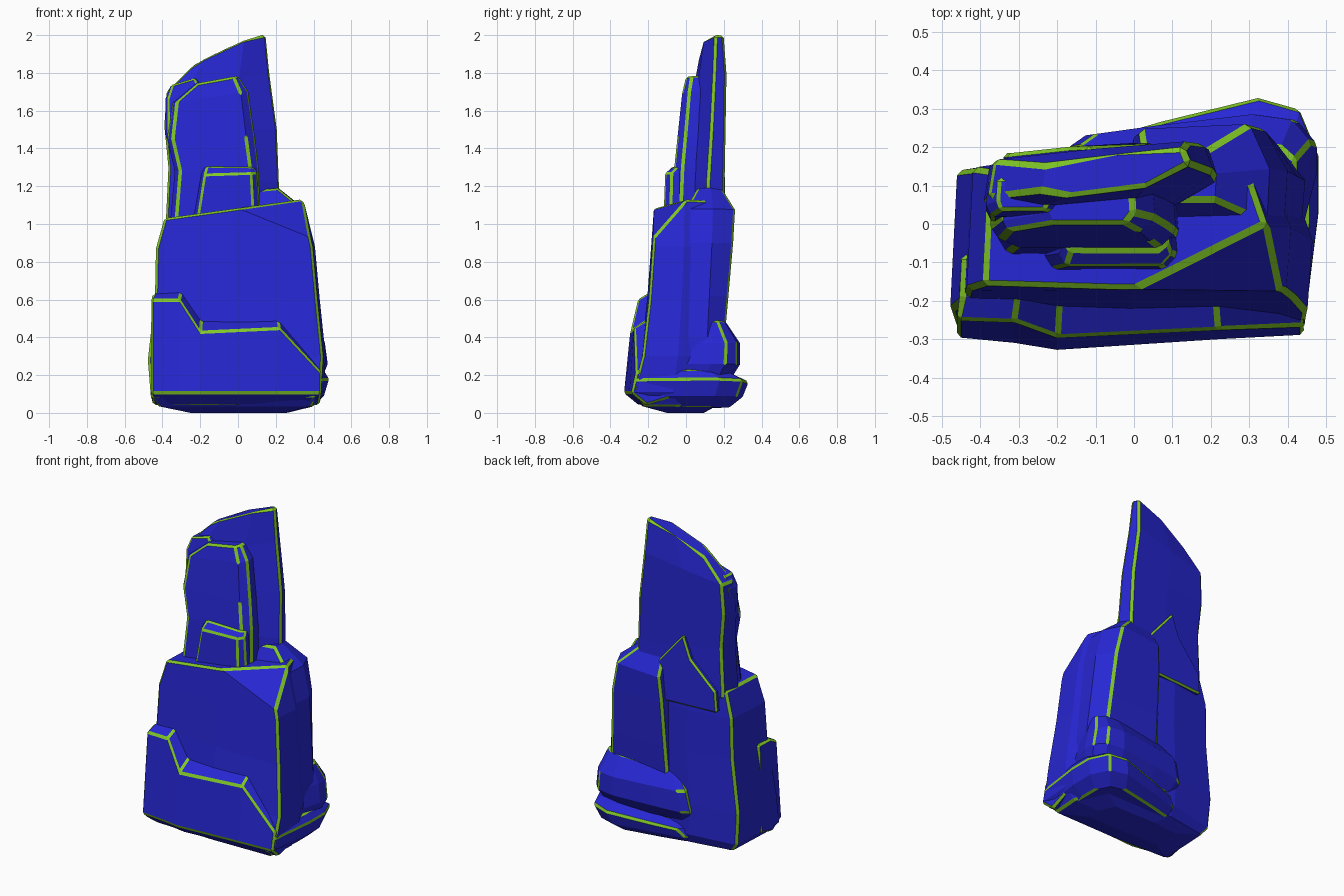
import bpy, bmesh
from mathutils import Vector


def material(name, col):
    m = bpy.data.materials.new(name)
    m.diffuse_color = (*col, 1)
    return m


BLUE = material("rock_blue", (0.02, 0.02, 0.66))
GREEN = material("edge_green", (0.22, 0.58, 0.02))


def loft(name, rings, width=0.02, angle=0.72, cut=None):
    """Skin closed rings; sharp edges get a green bevel band."""
    bm = bmesh.new()
    vs = [[bm.verts.new(p) for p in r] for r in rings]
    n = len(vs[0])
    for a, b in zip(vs, vs[1:]):
        for i in range(n):
            j = (i + 1) % n
            bm.faces.new((a[i], a[j], b[j], b[i]))
    bm.faces.new(vs[0][::-1])
    bm.faces.new(vs[-1])
    if cut:
        a, b, c = map(Vector, cut)
        no = (c - a).cross(b - a).normalized()
        res = bmesh.ops.bisect_plane(bm, geom=bm.verts[:] + bm.edges[:] + bm.faces[:],
                                     plane_co=a, plane_no=no, clear_outer=True)
        edges = [e for e in res["geom_cut"] if isinstance(e, bmesh.types.BMEdge)]
        bmesh.ops.holes_fill(bm, edges=edges, sides=0)
    bmesh.ops.recalc_face_normals(bm, faces=bm.faces[:])
    me = bpy.data.meshes.new(name)
    bm.to_mesh(me)
    bm.free()
    me.materials.append(BLUE)
    me.materials.append(GREEN)
    ob = bpy.data.objects.new(name, me)
    bpy.context.collection.objects.link(ob)
    bv = ob.modifiers.new("edge_band", "BEVEL")
    bv.offset_type = "WIDTH"
    bv.width = width
    bv.segments = 1
    bv.limit_method = "ANGLE"
    bv.angle_limit = angle
    bv.material = 1
    return ob


def stack(name, plan, rows, skew=0.0, bulge=0.0, **kw):
    """Fit a 0..1 plan outline to rows of (left x, z, right x, z, front y, back y)."""
    rings = []
    for k, (xl, zl, xr, zr, yf, yb) in enumerate(rows):
        lift = bulge if k == len(rows) - 1 else 0
        rings.append([(xl + (xr - xl) * u,
                       yf + (yb - yf) * v + skew * (u - 0.5),
                       zl + (zr - zl) * u + lift * 4 * u * (1 - u)) for u, v in plan])
    return loft(name, rings, **kw)


# main lower block, with its sloped cut at the front right of the top
stack("main_block",
      [(0, 0.03), (0.5, 0), (1, 0.02), (1.015, 0.45), (0.93, 0.95), (0.35, 0.97), (0.02, 0.86)],
      [(-0.25, 0.0, 0.25, 0.0, -0.10, 0.10),
       (-0.42, 0.035, 0.39, 0.035, -0.23, 0.17),
       (-0.462, 0.085, 0.44, 0.11, -0.29, 0.20),
       (-0.478, 0.28, 0.45, 0.30, -0.24, 0.20),
       (-0.44, 0.62, 0.42, 0.60, -0.205, 0.20),
       (-0.435, 0.87, 0.395, 0.88, -0.185, 0.20),
       (-0.39, 1.03, 0.335, 1.13, -0.17, 0.19)],
      cut=[(0, -0.168, 1.085), (0.11, -0.09, 1.125), (0.34, -0.17, 0.95)])

# stepped slab leaning on the lower front
loft("front_slab",
     [[(x, -0.08, 0.08), (x * 0.97, yb + 0.08, 0.04), (x, yb, 0.105),
       (x, yt, zt), (x * 0.97, -0.19, zt + up), (x * 0.97, -0.08, zt + up)]
      for x, zt, yt, yb, up in [(-0.462, 0.60, -0.25, -0.295, 0.03), (-0.31, 0.60, -0.255, -0.31, 0.04),
                                (-0.20, 0.43, -0.295, -0.328, 0.07), (0.22, 0.45, -0.275, -0.30, 0.05),
                                (0.443, 0.21, -0.265, -0.29, 0.05)]], width=0.018)

# tall column on the back right
stack("back_column", [(0, 0), (1, 0), (1.02, 0.55), (0.88, 1), (0.12, 0.95)],
      [(-0.08, 0.15, 0.435, 0.15, 0.0, 0.20),
       (-0.07, 0.40, 0.435, 0.40, 0.0, 0.205),
       (-0.06, 0.62, 0.415, 0.62, 0.0, 0.225),
       (-0.05, 0.90, 0.39, 0.90, 0.0, 0.25),
       (-0.03, 1.05, 0.345, 1.08, 0.0, 0.26),
       (0.0, 1.17, 0.21, 1.19, 0.06, 0.19)], angle=0.8)

# two low boulders behind the column
boulder_plan = [(0.3, 0.08), (0.94, 0), (1, 0.5), (1, 0.75), (0.92, 0.95),
                (0.75, 1), (0.35, 0.9), (0.08, 0.82), (0, 0.7)]
stack("back_boulder", boulder_plan,
      [(-0.14, 0.16, 0.44, 0.17, -0.05, 0.23),
       (-0.18, 0.24, 0.475, 0.26, -0.02, 0.285),
       (-0.15, 0.37, 0.46, 0.37, 0.0, 0.285),
       (-0.06, 0.46, 0.42, 0.49, 0.04, 0.21)], width=0.018, angle=0.65)
stack("base_boulder", boulder_plan,
      [(-0.15, 0.025, 0.39, 0.03, -0.20, 0.23),
       (-0.18, 0.07, 0.455, 0.09, -0.28, 0.30),
       (-0.14, 0.12, 0.482, 0.18, -0.275, 0.332),
       (-0.10, 0.16, 0.45, 0.23, -0.24, 0.23)], width=0.018)

# upper tower: rear blade, shoulder, front plate and small step
stack("tower_blade",
      [(0, 0.25), (0.2, 0), (0.7, 0.02), (1, 0.5), (0.95, 1), (0.5, 1), (0.03, 0.95)],
      [(-0.385, 0.98, 0.22, 0.98, -0.01, 0.185),
       (-0.37, 1.30, 0.22, 1.22, 0.0, 0.185),
       (-0.392, 1.52, 0.21, 1.50, 0.03, 0.19),
       (-0.38, 1.70, 0.17, 1.80, 0.055, 0.195),
       (-0.24, 1.835, 0.15, 2.005, 0.085, 0.18)], skew=0.045, bulge=0.03)
plate_plan = [(0, 0.3), (0.06, 0), (0.9, 0), (1, 0.3), (0.98, 1), (0.03, 1)]
stack("tower_plate", plate_plan,
      [(-0.36, 1.0, 0.12, 1.0, -0.08, 0.08),
       (-0.335, 1.28, 0.11, 1.30, -0.062, 0.08),
       (-0.375, 1.45, 0.09, 1.46, -0.045, 0.09),
       (-0.35, 1.64, 0.055, 1.70, -0.02, 0.10),
       (-0.22, 1.745, 0.0, 1.785, 0.0, 0.10)])
stack("tower_shoulder", plate_plan,
      [(-0.385, 1.45, -0.10, 1.45, 0.0, 0.12),
       (-0.385, 1.66, -0.15, 1.68, 0.02, 0.12),
       (-0.355, 1.735, -0.22, 1.775, 0.035, 0.12)], width=0.014)
stack("tower_step", plate_plan,
      [(-0.24, 1.0, 0.12, 1.0, -0.12, 0.0),
       (-0.195, 1.26, 0.10, 1.27, -0.11, 0.0),
       (-0.18, 1.305, 0.09, 1.30, -0.07, 0.0)], width=0.016)

# thin flake rising against the back of the tower
loft("back_flake",
     [[(-0.34, y - 0.025, 0.9), (0.12, y + 0.01, 0.9), (0.05, y, 1.14),
       (-0.12, y - 0.005, 1.34), (-0.17, y - 0.008, 1.20), (-0.33, y - 0.025, 1.03)]
      for y in (0.12, 0.208)], width=0.014)
